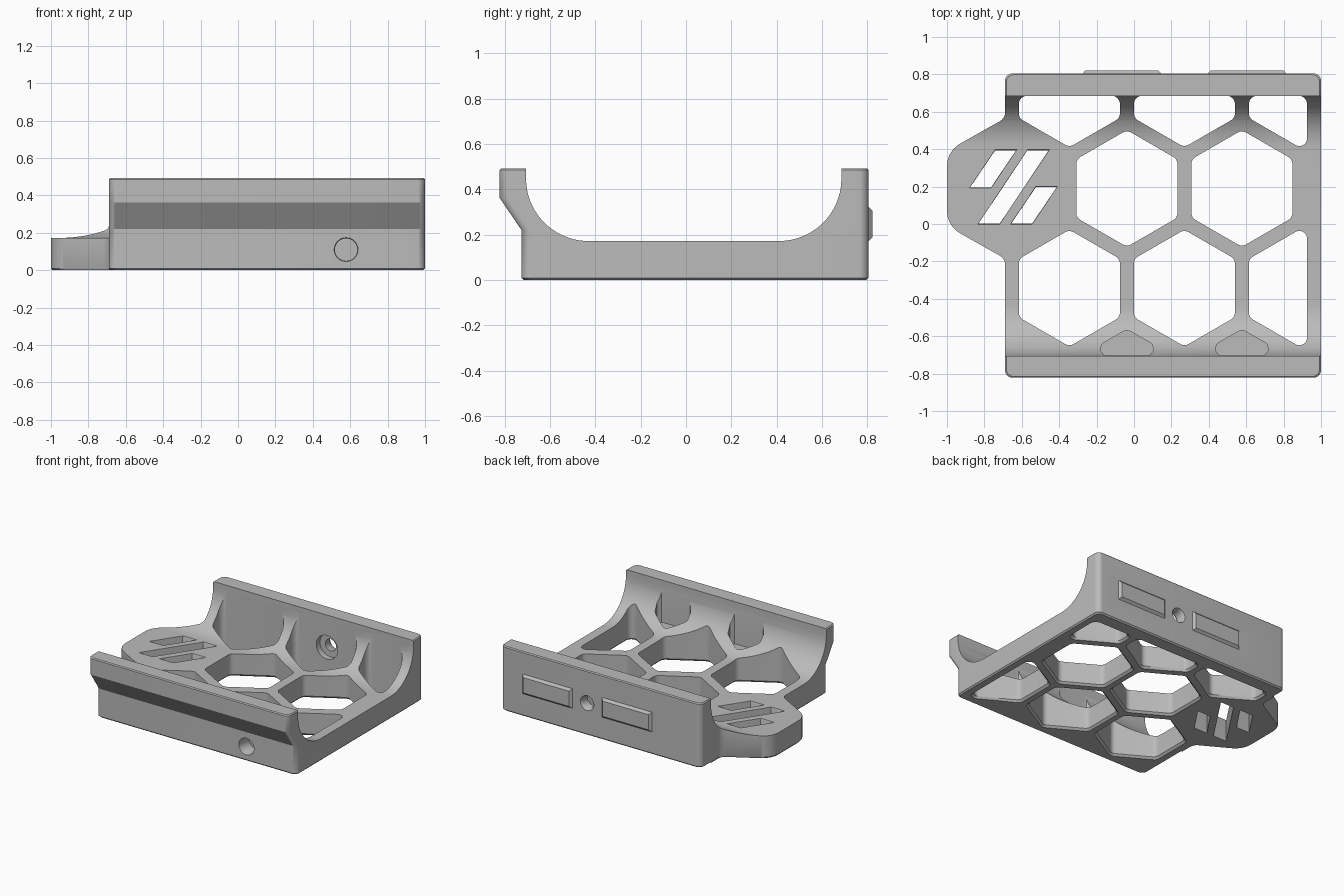
import bpy, bmesh, math
from mathutils import Vector

if "Cube" in bpy.data.objects:
    bpy.data.objects.remove(bpy.data.objects["Cube"], do_unlink=True)

grey = bpy.data.materials.new("matte grey")
grey.use_nodes = True
COLOUR = (0.5, 0.5, 0.5, 1)
grey.diffuse_color = COLOUR
grey.node_tree.nodes["Principled BSDF"].inputs["Base Color"].default_value = COLOUR


def rounded(points, radii, steps=6):
    """Round each corner of a 2D polygon."""
    if not isinstance(radii, (list, tuple)):
        radii = [radii] * len(points)
    out, n = [], len(points)
    for i, r in enumerate(radii):
        p = Vector(points[i])
        a, b = Vector(points[i - 1]) - p, Vector(points[(i + 1) % n]) - p
        if r == 0:
            out.append(p)
            continue
        half = a.angle(b) / 2
        t = min(r / math.tan(half), a.length * 0.49, b.length * 0.49)
        r = t * math.tan(half)
        a.normalize()
        b.normalize()
        c = p + (a + b).normalized() * (r / math.sin(half))
        u, v = p + a * t - c, p + b * t - c
        for k in range(steps + 1):
            f = k / steps
            w = u.lerp(v, f).normalized() * r
            out.append(c + w)
    return out


def scaled(points, grow):
    """Grow a 2D outline evenly about the middle of its bounds."""
    xs, ys = [p[0] for p in points], [p[1] for p in points]
    mid = Vector(((min(xs) + max(xs)) / 2, (min(ys) + max(ys)) / 2))
    sx = 1 + 2 * grow / (max(xs) - min(xs))
    sy = 1 + 2 * grow / (max(ys) - min(ys))
    return [Vector(((p[0] - mid.x) * sx, (p[1] - mid.y) * sy)) + mid for p in points]


def loft(name, rings, axis="Z"):
    """Skin a stack of (outline, height) rings along an axis."""
    place = {"Z": lambda p, h: (p[0], p[1], h),
             "Y": lambda p, h: (p[0], h, p[1]),
             "X": lambda p, h: (h, p[0], p[1])}[axis]
    bm = bmesh.new()
    loops = [[bm.verts.new(place(p, h)) for p in pts] for pts, h in rings]
    for low, high in zip(loops, loops[1:]):
        for i in range(len(low)):
            bm.faces.new((low[i - 1], low[i], high[i], high[i - 1]))
    bm.faces.new(loops[0])
    bm.faces.new(loops[-1])
    bmesh.ops.recalc_face_normals(bm, faces=bm.faces)
    mesh = bpy.data.meshes.new(name)
    bm.to_mesh(mesh)
    bm.free()
    mesh.materials.append(grey)
    obj = bpy.data.objects.new(name, mesh)
    bpy.context.collection.objects.link(obj)
    return obj


def combine(target, tool, operation):
    """Apply a boolean and drop the tool object."""
    mod = target.modifiers.new("cut", "BOOLEAN")
    mod.object, mod.operation, mod.solver = tool, operation, "EXACT"
    bpy.context.view_layer.objects.active = target
    bpy.ops.object.modifier_apply(modifier=mod.name)
    bpy.data.objects.remove(tool, do_unlink=True)


def rect(x0, x1, y0, y1):
    return [(x0, y0), (x1, y0), (x1, y1), (x0, y1)]


def circle(x, z, r):
    return [(x + r * math.cos(k * math.tau / 32), z + r * math.sin(k * math.tau / 32))
            for k in range(32)]


def clip(points, axis, limit, sign):
    """Keep the part of a polygon where sign * coordinate <= sign * limit."""
    out = []
    for i, q in enumerate(points):
        p = Vector(points[i - 1])
        q = Vector(q)
        dp, dq = sign * (p[axis] - limit), sign * (q[axis] - limit)
        if dp * dq < 0:
            out.append(p.lerp(q, dp / (dp - dq)))
        if dq <= 0:
            out.append(q)
    return out


# Outer block: rounded plan, with the front wall overhanging the base
def plan(front, inset=0):
    return rounded(rect(-0.69 + inset, 1 - inset, front + inset, 0.805 - inset), 0.04)


tray = loft("tray", [(plan(-0.725, 0.01), 0), (plan(-0.725), 0.01), (plan(-0.725), 0.22),
                     (plan(-0.822), 0.363), (plan(-0.822), 0.485), (plan(-0.822, 0.007), 0.492)])

# Side tab, blended into the block
MID = 0.19
half = [(-0.5, 0.5), (-0.688, 0.5), (-0.688, 0.376), (-1, 0.2)]
tab = [(x, MID + y) for x, y in half] + [(x, MID - y) for x, y in reversed(half)]
tab = rounded(tab, [0, 0, 0.06, 0.14, 0.14, 0.06, 0, 0], 10)
combine(tray, loft("tab", [(scaled(tab, -0.008), 0), (tab, 0.01), (tab, 0.3)]), "UNION")

# Channel with large coves between the two walls
R, FLOOR = 0.275, 0.172
cove = [(-0.705, 0.7), (0.685, 0.7), (0.685, FLOOR + R)]
angles = [k * math.pi / 40 for k in range(1, 21)]
cove += [(0.685 - R + R * math.cos(a), FLOOR + R - R * math.sin(a)) for a in angles]
cove += [(-0.705 + R - R * math.cos(a), FLOOR + R - R * math.sin(a)) for a in reversed(angles)]
cove += [(-0.705, FLOOR + R)]
combine(tray, loft("channel", [(cove, -1.2), (cove, 1.2)], "X"), "DIFFERENCE")

# Honeycomb openings; the front row is a set of shallow pockets
PITCH, SIZE = 0.615, 0.312
ROW = PITCH * math.sqrt(3) / 2
for row, columns, bottom in ((1, (-0.5, 0.5, 1.5), -0.1), (0, (0, 1), -0.1),
                             (-1, (-0.5, 0.5, 1.5), -0.1), (-2, (0, 1), FLOOR)):
    for col in columns:
        cx, cy = -0.038 + col * PITCH, MID + row * ROW
        cell = [(cx + SIZE * math.sin(k * math.pi / 3), cy + SIZE * math.cos(k * math.pi / 3))
                for k in range(6)]
        cell = clip(clip(clip(cell, 0, 0.925, 1), 1, 0.686, 1), 1, -0.704, -1)
        cell = rounded(cell, 0.045)
        rings = [(cell, bottom), (cell, 0.45)]
        if bottom < 0:
            rings = [(scaled(cell, 0.03), -0.015), (cell, 0.015), (cell, 0.45)]
        combine(tray, loft("cell", rings), "DIFFERENCE")

# Slanted vent slots in the tab
for x, y0, y1 in ((-0.882, 0.19, 0.4), (-0.837, -0.003, 0.4), (-0.662, -0.003, 0.203)):
    lean = (y1 - y0) * 0.67
    slot = [(x, y0), (x + 0.117, y0), (x + 0.117 + lean, y1), (x + lean, y1)]
    slot = scaled(slot, -0.006)
    combine(tray, loft("slot", [(slot, -0.1), (slot, 0.162), (scaled(slot, 0.008), 0.18)]),
            "DIFFERENCE")

# Blind round hole in the front
combine(tray, loft("front_hole", [(circle(0.578, 0.11, 0.07), -0.74),
                                  (circle(0.578, 0.11, 0.06), -0.715),
                                  (circle(0.578, 0.11, 0.06), -0.61)], "Y"), "DIFFERENCE")

# Stepped screw hole through the back wall
steps = [(0.09, 0.6), (0.09, 0.73), (0.045, 0.731), (0.045, 0.785), (0.062, 0.815)]
combine(tray, loft("screw_hole", [(circle(0.27, 0.245, r), y) for r, y in steps], "Y"),
        "DIFFERENCE")

# Raised bars on the back, with sloping edges
for side in (-1, 1):
    c = 0.27 + side * 0.335
    bar = rect(c - 0.21, c + 0.21, 0.172, 0.322)
    combine(tray, loft("back_bar", [(bar, 0.79), (bar, 0.805), (scaled(bar, -0.017), 0.822)], "Y"),
            "UNION")

bpy.ops.object.select_all(action="DESELECT")
tray.select_set(True)
bpy.context.view_layer.objects.active = tray
bpy.ops.object.shade_smooth_by_angle(angle=math.radians(30))
